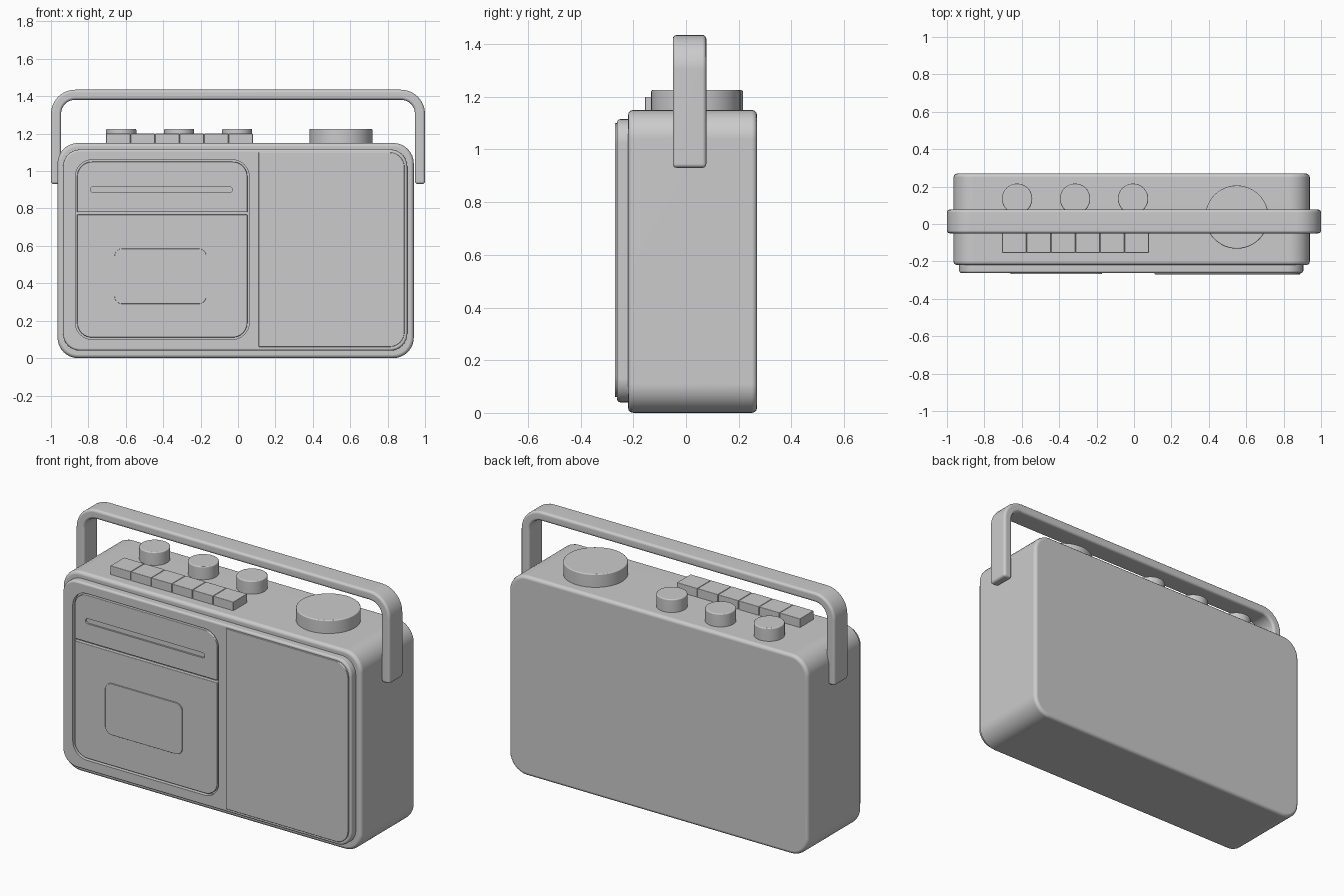
import bpy, bmesh, math
from mathutils import Vector

if "Cube" in bpy.data.objects:
    bpy.data.objects.remove(bpy.data.objects["Cube"])


def finish(obj):
    """Smooth shading with flat-looking large faces."""
    bpy.ops.object.select_all(action='DESELECT')
    obj.select_set(True)
    bpy.context.view_layer.objects.active = obj
    bpy.ops.object.shade_smooth_by_angle(angle=math.radians(40))
    mod = obj.modifiers.new("even_normals", 'WEIGHTED_NORMAL')
    mod.keep_sharp = True
    return obj


def prism(name, outline, start, depth, bevel=0.0, smooth=True):
    """Extrude a closed 3D outline along depth and round its sharp edges."""
    bm = bmesh.new()
    face = bm.faces.new([bm.verts.new(Vector(p) + Vector(start)) for p in outline])
    new = bmesh.ops.extrude_face_region(bm, geom=[face])["geom"]
    bmesh.ops.translate(bm, vec=depth, verts=[g for g in new if isinstance(g, bmesh.types.BMVert)])
    bmesh.ops.recalc_face_normals(bm, faces=bm.faces)
    if bevel:
        sharp = [e for e in bm.edges if e.calc_face_angle(0) > math.radians(40)]
        bmesh.ops.bevel(bm, geom=sharp, offset=bevel, offset_type='OFFSET', segments=3,
                        profile=0.5, affect='EDGES', clamp_overlap=True)
    mesh = bpy.data.meshes.new(name)
    bm.to_mesh(mesh)
    bm.free()
    obj = bpy.data.objects.new(name, mesh)
    bpy.context.collection.objects.link(obj)
    return finish(obj) if smooth else obj


def arc(cx, cz, r, a0, a1, n=8):
    """Arc points in the xz plane; a zero radius gives one corner point."""
    if r == 0:
        return [(cx, 0, cz)]
    return [(cx + r * math.cos(math.radians(a0 + (a1 - a0) * i / n)), 0,
             cz + r * math.sin(math.radians(a0 + (a1 - a0) * i / n))) for i in range(n + 1)]


def plate(name, x0, x1, z0, z1, y0, y1, radii, bevel=0.0, smooth=True):
    """Rounded plate; radii = top right, top left, bottom left, bottom right."""
    a, b, c, d = radii
    pts = (arc(x1 - a, z1 - a, a, 0, 90) + arc(x0 + b, z1 - b, b, 90, 180)
           + arc(x0 + c, z0 + c, c, 180, 270) + arc(x1 - d, z0 + d, d, 270, 360))
    return prism(name, pts, (0, y0, 0), (0, y1 - y0, 0), bevel, smooth)


def cut(obj, cutter):
    mod = obj.modifiers.new("cut", 'BOOLEAN')
    mod.object, mod.operation, mod.solver = cutter, 'DIFFERENCE', 'EXACT'
    bpy.context.view_layer.objects.active = obj
    bpy.ops.object.modifier_apply(modifier=mod.name)
    bpy.data.objects.remove(cutter)
    return finish(obj)


def knob(name, x, y, r, top):
    pts = [(r * math.cos(math.tau * i / 48), r * math.sin(math.tau * i / 48), 0) for i in range(48)]
    return prism(name, pts, (x, y, 1.13), (0, 0, top - 1.13), 0.006)


# Case
plate("case", -0.965, 0.94, 0.0, 1.15, -0.22, 0.27, [0.11] * 4, 0.02)

# Front panel with a recess for the cassette door
panel = plate("front_panel", -0.935, 0.905, 0.04, 1.115, -0.262, -0.2, [0.09] * 4, 0.012, False)
cut(panel, plate("door_recess", -0.87, 0.06, 0.10, 1.06, -0.3, -0.24, [0.09] * 4, 0, False))

# Speaker panel
plate("speaker_panel", 0.11, 0.89, 0.06, 1.1, -0.27, -0.24, [0.08, 0, 0, 0.08], 0.004)

# Cassette door: slotted upper part, lower part and window
upper = plate("door_upper", -0.86, 0.05, 0.78, 1.05, -0.26, -0.23, [0.08, 0.08, 0, 0], 0.004, False)
cut(upper, plate("slot", -0.79, -0.03, 0.886, 0.916, -0.3, -0.25, [0.015] * 4, 0, False))
plate("door_lower", -0.86, 0.05, 0.11, 0.767, -0.26, -0.23, [0, 0, 0.08, 0.08], 0.004)
plate("door_window", -0.66, -0.17, 0.29, 0.585, -0.267, -0.25, [0.04] * 4, 0.002)

# Key row
for i in range(6):
    x = -0.705 + i * 0.131
    plate(f"key_{i + 1}", x, x + 0.129, 1.13, 1.2, -0.155, -0.03, [0] * 4, 0.003)

# Control knobs and large dial
for i in range(3):
    knob(f"knob_{i + 1}", -0.625 + i * 0.31, 0.135, 0.081, 1.225)
knob("tuning_dial", 0.55, 0.037, 0.169, 1.226)

# Carrying handle
outer = [(1, 0, 0.93)] + arc(0.87, 1.305, 0.13, 0, 90) + arc(-0.87, 1.305, 0.13, 90, 180) + [(-1, 0, 0.93)]
inner = [(-0.946, 0, 0.93)] + arc(-0.871, 1.306, 0.075, 180, 90) + arc(0.871, 1.306, 0.075, 90, 0) + [(0.946, 0, 0.93)]
prism("handle", outer + inner, (0, -0.05, 0), (0, 0.127, 0), 0.015)
